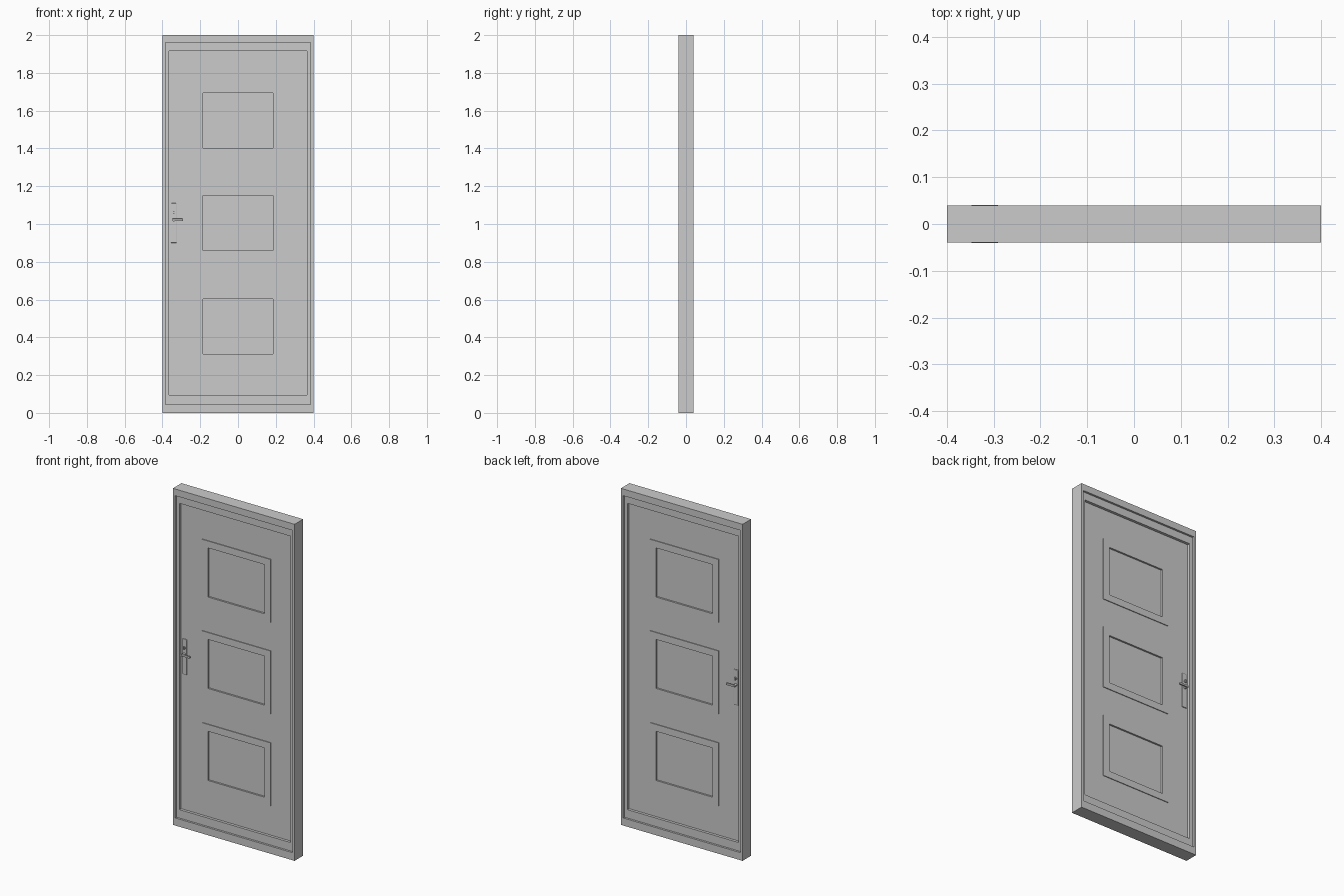
import bpy, bmesh, math
from mathutils import Matrix, Vector

if "Cube" in bpy.data.objects:
    bpy.data.objects.remove(bpy.data.objects["Cube"])


def finish(name, bm):
    bmesh.ops.recalc_face_normals(bm, faces=bm.faces)
    me = bpy.data.meshes.new(name)
    bm.to_mesh(me)
    bm.free()
    ob = bpy.data.objects.new(name, me)
    bpy.context.collection.objects.link(ob)
    return ob


def box(name, x0, x1, y0, y1, z0, z1):
    bm = bmesh.new()
    size = Matrix.Diagonal((x1 - x0, y1 - y0, z1 - z0, 1))
    mid = Matrix.Translation(((x0 + x1) / 2, (y0 + y1) / 2, (z0 + z1) / 2))
    bmesh.ops.create_cube(bm, size=1, matrix=mid @ size)
    return finish(name, bm)


def rect_ring(name, profile):
    """Closed ring swept through rectangles (half width, z low, z high, y)."""
    bm = bmesh.new()
    loops = [[bm.verts.new((x, y, z)) for x, z in
              ((-w, z0), (w, z0), (w, z1), (-w, z1))] for w, z0, z1, y in profile]
    for i, a in enumerate(loops):
        b = loops[(i + 1) % len(loops)]
        for k in range(4):
            n = (k + 1) % 4
            bm.faces.new((a[k], a[n], b[n], b[k]))
    return finish(name, bm)


def mirror_y(ob):
    m = ob.modifiers.new("both_sides", 'MIRROR')
    m.use_axis = (False, True, False)


def bevel(ob, width, segments=2):
    m = ob.modifiers.new("round", 'BEVEL')
    m.width, m.segments = width, segments


def knob(name, x, z, radius, y0, y1):
    bm = bmesh.new()
    mat = Matrix.Translation((x, (y0 + y1) / 2, z)) @ Matrix.Rotation(math.pi / 2, 4, 'X')
    bmesh.ops.create_cone(bm, cap_ends=True, segments=20, radius1=radius,
                          radius2=radius, depth=abs(y1 - y0), matrix=mat)
    ob = finish(name, bm)
    mirror_y(ob)
    return ob


# Stepped door frame, same on both faces
outer, mid, inner = (0.4, 0, 2), (0.385, 0.045, 1.96), (0.365, 0.095, 1.915)
half = [(outer, -0.04), (mid, -0.04), (mid, -0.028), (inner, -0.028)]
profile = half + [(r, -y) for r, y in reversed(half)]
rect_ring("door_frame", [(*r, y) for r, y in profile])

# Door leaf: grid sheet with three openings, thickened
LEAF, RAISED, SUNK = 0.012, 0.0165, 0.006
panels = [(0.312, 0.604), (0.859, 1.15), (1.402, 1.694)]
xs = [-0.375, -0.205, 0.205, 0.375]
zs = [0.085] + [v for a, b in panels for v in (a - 0.02, b + 0.02)] + [1.925]
bm = bmesh.new()
grid = [[bm.verts.new((x, 0, z)) for z in zs] for x in xs]
for i in range(3):
    for j in range(len(zs) - 1):
        if not (i == 1 and j % 2 == 1):
            bm.faces.new((grid[i][j], grid[i + 1][j], grid[i + 1][j + 1], grid[i][j + 1]))
leaf = finish("door_leaf", bm)
s = leaf.modifiers.new("thickness", 'SOLIDIFY')
s.thickness, s.offset = 2 * LEAF, 0

# Raised mouldings and sunk panels
for n, (a, b) in enumerate(panels, 1):
    out, ins = (0.226, a - 0.041, b + 0.041), (0.185, a, b)
    rect_ring(f"panel_moulding_{n}", [(*out, -RAISED), (*ins, -RAISED),
                                      (*ins, RAISED), (*out, RAISED)])
    box(f"sunk_panel_{n}", -0.21, 0.21, -SUNK, SUNK, a - 0.025, b + 0.025)

# Handle sets on both faces
plate = box("handle_plate", -0.355, -0.325, -0.018, -0.01, 0.90, 1.11)
mirror_y(plate)
bevel(plate, 0.003)
knob("handle_neck", -0.34, 1.022, 0.008, -0.016, -0.036)
lever = box("handle_lever", -0.348, -0.29, -0.041, -0.031, 1.016, 1.028)
mirror_y(lever)
bevel(lever, 0.003)
knob("lock_cylinder", -0.34, 1.06, 0.008, -0.016, -0.022)
turn = box("lock_turn", -0.343, -0.337, -0.028, -0.02, 1.052, 1.068)
mirror_y(turn)
